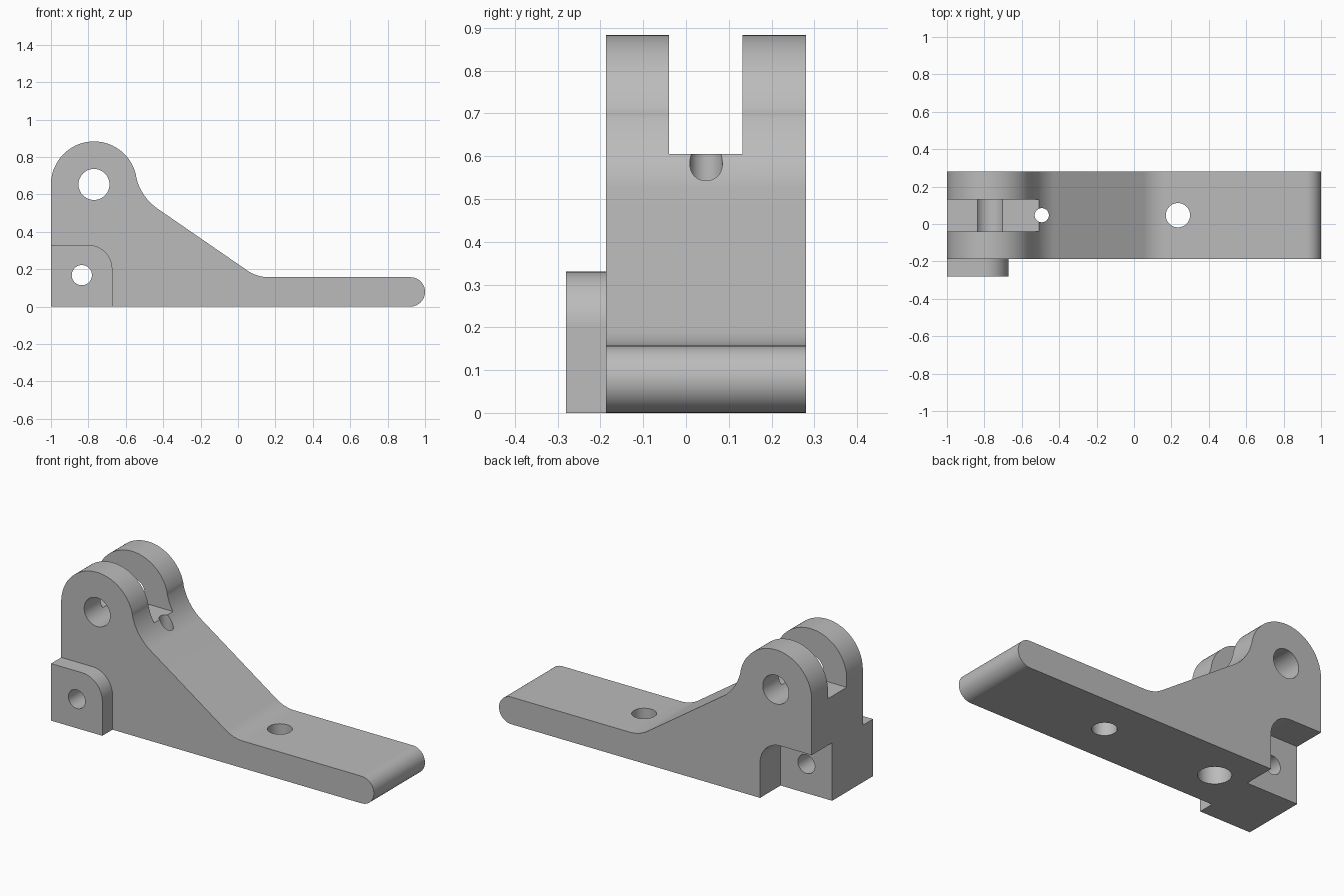
import bpy
import bmesh
from math import cos, sin, pi, radians
from mathutils import Vector

cube = bpy.data.objects.get("Cube")
if cube:
    bpy.data.objects.remove(cube, do_unlink=True)

grey = bpy.data.materials.new("plain_grey")
grey.use_nodes = True
colour = (0.5, 0.5, 0.5, 1)
grey.diffuse_color = colour
grey.node_tree.nodes["Principled BSDF"].inputs["Base Color"].default_value = colour


def arc(cx, cz, r, start, end, steps=24):
    """Points along an arc, angles in degrees."""
    angles = [radians(start + (end - start) * i / steps) for i in range(steps + 1)]
    return [(cx + r * cos(a), cz + r * sin(a)) for a in angles]


def prism(name, points, low, high, axis="Y"):
    """Extrude an outline along Y (x, z points) or Z (x, y points)."""
    def place(p, d):
        return Vector((p[0], d, p[1])) if axis == "Y" else Vector((p[0], p[1], d))
    bm = bmesh.new()
    face = bm.faces.new([bm.verts.new(place(p, low)) for p in points])
    extruded = bmesh.ops.extrude_face_region(bm, geom=[face])["geom"]
    verts = [v for v in extruded if isinstance(v, bmesh.types.BMVert)]
    shift = place((0, 0), high - low)
    bmesh.ops.translate(bm, verts=verts, vec=shift)
    bmesh.ops.recalc_face_normals(bm, faces=bm.faces)
    mesh = bpy.data.meshes.new(name)
    bm.to_mesh(mesh)
    bm.free()
    mesh.materials.append(grey)
    obj = bpy.data.objects.new(name, mesh)
    bpy.context.collection.objects.link(obj)
    return obj


def hole(name, x, other, r, low, high, axis):
    return prism(name, arc(x, other, r, 0, 352.5, 47), low, high, axis)


def combine(target, tool, operation):
    """Apply a boolean and discard the tool."""
    tool.hide_render = True
    mod = target.modifiers.new(tool.name, "BOOLEAN")
    mod.operation = operation
    mod.solver = "EXACT"
    mod.object = tool
    bpy.context.view_layer.objects.active = target
    bpy.ops.object.modifier_apply(modifier=mod.name)
    bpy.data.objects.remove(tool, do_unlink=True)


FRONT, BACK, MID = -0.187, 0.28, 0.047

# Side outline: foot with round nose, sloping web, round-topped upright
outline = [(-1, 0)]
outline += arc(0.9215, 0.0785, 0.0785, -90, 90)
outline += arc(0.164, 0.357, 0.2, 270, 235.4, 12)
outline += arc(-0.271, 0.754, 0.28, 235.4, 191.8)
outline += arc(-0.77, 0.653, 0.23, 11.8, 180, 48)
bracket = prism("bracket", outline, FRONT, BACK)

# Raised front pad with one rounded corner
pad_outline = [(-1, 0), (-0.672, 0)] + arc(-0.802, 0.2, 0.13, 0, 90) + [(-1, 0.33)]
combine(bracket, prism("front_pad", pad_outline, -0.28, FRONT + 0.05), "UNION")

# Matching pocket in the back
pocket_outline = [(-1.1, -0.1), (-0.67, -0.1)] + arc(-0.80, 0.205, 0.13, 0, 90) + [(-1.1, 0.335)]
combine(bracket, prism("back_pocket", pocket_outline, 0.093, 0.4), "DIFFERENCE")

# Slot splitting the upright into two ears
slot = [(-1.1, 0.605), (-0.3, 0.605), (-0.3, 1), (-1.1, 1)]
combine(bracket, prism("ear_slot", slot, -0.04, 0.132), "DIFFERENCE")

# Pin holes from front to back, screw holes from top to bottom
for cutter in (
    hole("ear_hole", -0.77, 0.653, 0.083, -0.5, 0.5, "Y"),
    hole("pad_hole", -0.835, 0.168, 0.054, -0.5, 0.5, "Y"),
    hole("foot_hole", 0.235, MID, 0.065, -0.1, 0.5, "Z"),
    hole("web_hole", -0.493, MID, 0.038, -0.1, 1, "Z"),
    hole("web_counterbore", -0.493, MID, 0.087, -0.1, 0.35, "Z"),
):
    combine(bracket, cutter, "DIFFERENCE")

# Smooth curved walls, crisp edges
bpy.ops.object.select_all(action="DESELECT")
bracket.select_set(True)
bpy.context.view_layer.objects.active = bracket
bpy.ops.object.shade_smooth_by_angle(angle=pi / 6)
